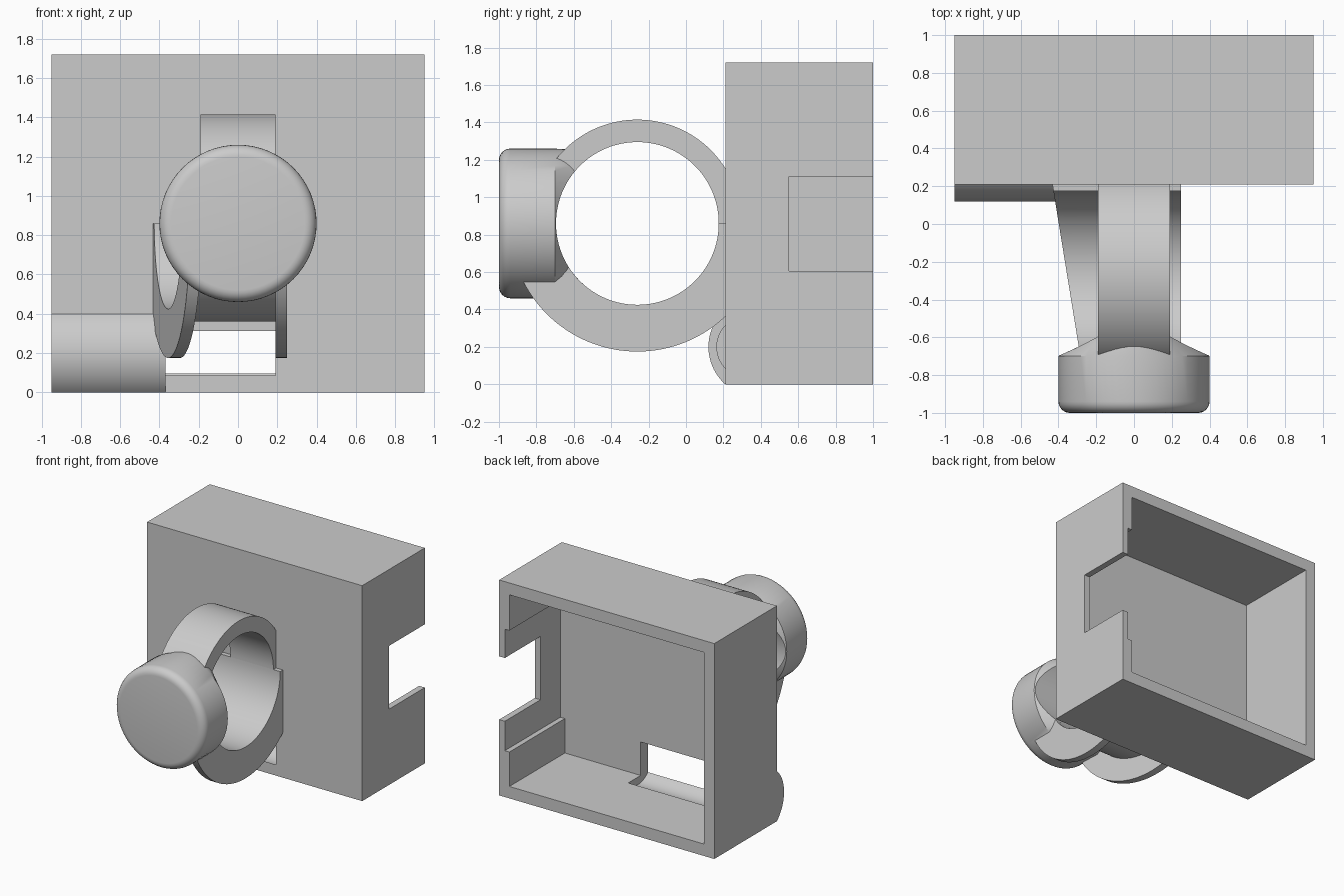
import bpy, bmesh, math
from mathutils import Matrix

cube = bpy.data.objects.get("Cube")
if cube:
    bpy.data.objects.remove(cube, do_unlink=True)

grey = bpy.data.materials.new("plain_grey")
grey.use_nodes = True
grey.diffuse_color = (0.6, 0.6, 0.6, 1)
grey.node_tree.nodes["Principled BSDF"].inputs["Base Color"].default_value = (0.6, 0.6, 0.6, 1)

HOLE_Y, HOLE_Z, HOLE_R = -0.26, 0.86, 0.435
FRONT = 0.21


def finish(name, bm):
    bmesh.ops.recalc_face_normals(bm, faces=bm.faces)
    mesh = bpy.data.meshes.new(name)
    bm.to_mesh(mesh)
    bm.free()
    mesh.materials.append(grey)
    ob = bpy.data.objects.new(name, mesh)
    bpy.context.collection.objects.link(ob)
    return ob


def box(name, lo, hi):
    bm = bmesh.new()
    bmesh.ops.create_cube(bm, size=1)
    for v in bm.verts:
        v.co = [a + (b - a) * (c + 0.5) for a, b, c in zip(lo, hi, v.co)]
    return finish(name, bm)


def rod(name, x0, x1, y, z, r):
    """Cylinder along x."""
    bm = bmesh.new()
    m = Matrix.Translation(((x0 + x1) / 2, y, z)) @ Matrix.Rotation(math.pi / 2, 4, 'Y')
    bmesh.ops.create_cone(bm, cap_ends=True, segments=96, radius1=r, radius2=r,
                          depth=x1 - x0, matrix=m)
    return finish(name, bm)


def boolean(ob, cutter, op='DIFFERENCE'):
    mod = ob.modifiers.new("cut", 'BOOLEAN')
    mod.operation, mod.object, mod.solver = op, cutter, 'EXACT'
    bpy.context.view_layer.objects.active = ob
    bpy.ops.object.modifier_apply(modifier=mod.name)
    bpy.data.objects.remove(cutter, do_unlink=True)


def half_ring(name, start, outer, left, right):
    """Half ring round the finger hole; left and right give x for each y."""
    bm = bmesh.new()
    rows, n = [], 64
    for i in range(n + 1):
        a = start + math.pi * i / n
        row = []
        for r, side in ((HOLE_R, left), (outer, left), (outer, right), (HOLE_R, right)):
            y = min(HOLE_Y + r * math.cos(a), FRONT + 0.02)
            row.append(bm.verts.new((side(y), y, HOLE_Z + r * math.sin(a))))
        rows.append(row)
    for p, q in zip(rows, rows[1:]):
        for k in range(4):
            j = (k + 1) % 4
            bm.faces.new((p[k], p[j], q[j], q[k]))
    bm.faces.new(rows[0])
    bm.faces.new(rows[-1])
    return finish(name, bm)


# Open-backed housing with a curved bulge at its lower corner
housing = box("housing", (-0.95, FRONT, 0), (0.95, 1, 1.72))
bm = bmesh.new()
profile = [(0.25, 0.02)]
half = math.asin(0.2 / 0.267)
for i in range(33):
    a = math.pi + half - 2 * half * i / 32
    profile.append((0.387 + 0.267 * math.cos(a), 0.2 + 0.267 * math.sin(a)))
profile.append((0.25, 0.38))
face = bm.faces.new([bm.verts.new((-0.95, y, z)) for y, z in profile])
side = bmesh.ops.extrude_face_region(bm, geom=[face])["geom"]
bmesh.ops.translate(bm, vec=(0.58, 0, 0), verts=[g for g in side if isinstance(g, bmesh.types.BMVert)])
boolean(housing, finish("bulge", bm), 'UNION')

# Hollow, side recess, side notch and the round slot through the front
boolean(housing, box("hollow", (-0.86, 0.3, 0.095), (0.86, 1.1, 1.625)))
boolean(housing, box("recess", (0.8, 0.3, 0.37), (0.9, 1.1, 1.34)))
boolean(housing, box("notch", (0.8, 0.55, 0.605), (1.1, 1.1, 1.11)))
boolean(housing, rod("slot", -0.86, 0.19, 0.33, 0.2, 0.165))

# Finger ring: narrow upper band, wide lower cradle and two flanges
def slant(offset):
    return lambda y: -0.398 - 0.1625 * y + offset

def fixed(x):
    return lambda y: x

upper_band = half_ring("upper_band", 0, 0.555, fixed(-0.19), fixed(0.19))
cradle = half_ring("cradle", math.pi, 0.5, slant(0.03), fixed(0.22))
left_flange = half_ring("straight_flange", math.pi, 0.685, fixed(0.19), fixed(0.25))
right_flange = half_ring("slanted_flange", math.pi, 0.685, slant(0), slant(0.06))

# Knob: rounded front, straight barrel, then pinched into the ring (y, half width, half height)
stations = [(-1 + 0.06 * (1 - math.sin(t)), 0.34 + 0.06 * math.cos(t), 0.34 + 0.06 * math.cos(t))
            for t in [math.pi / 2 * (1 - i / 6) for i in range(7)]]
stations += [(-0.7, 0.4, 0.4), (-0.62, 0.3, 0.395), (-0.58, 0.25, 0.39),
             (-0.55, 0.215, 0.375), (-0.5, 0.19, 0.34), (-0.45, 0.18, 0.32)]
bm = bmesh.new()
loops, n = [], 64
for y, w, h in stations:
    loops.append([bm.verts.new((w * math.cos(math.tau * i / n), y,
                                HOLE_Z + h * math.sin(math.tau * i / n))) for i in range(n)])
for p, q in zip(loops, loops[1:]):
    for i in range(n):
        j = (i + 1) % n
        bm.faces.new((p[i], p[j], q[j], q[i]))
bm.faces.new(loops[0])
bm.faces.new(loops[-1])
knob = finish("knob", bm)
boolean(knob, rod("finger_hole", -1, 1, HOLE_Y, HOLE_Z, HOLE_R))

# Smooth shading with sharp edges kept
bpy.ops.object.select_all(action='DESELECT')
for ob in (housing, upper_band, cradle, left_flange, right_flange, knob):
    ob.select_set(True)
bpy.context.view_layer.objects.active = housing
bpy.ops.object.shade_smooth_by_angle(angle=math.radians(30))
